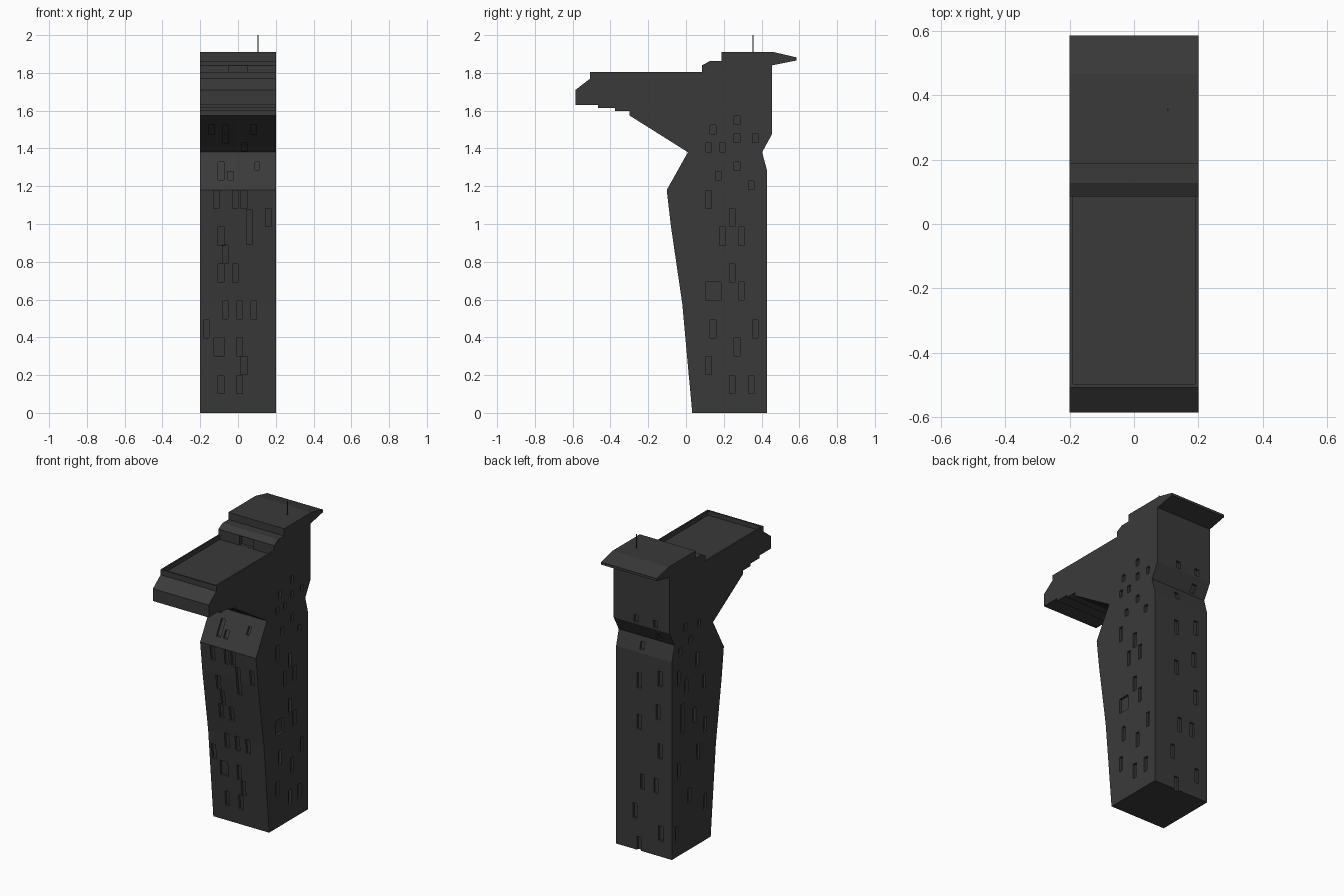
import bpy, bmesh

if "Cube" in bpy.data.objects:
    bpy.data.objects.remove(bpy.data.objects["Cube"])

mat = bpy.data.materials.new("dark_grey")
mat.diffuse_color = (0.042, 0.042, 0.042, 1)
mat.use_nodes = True
mat.node_tree.nodes["Principled BSDF"].inputs["Base Color"].default_value = mat.diffuse_color

def make(name, bm, material=True):
    me = bpy.data.meshes.new(name)
    bm.to_mesh(me)
    bm.free()
    ob = bpy.data.objects.new(name, me)
    bpy.context.collection.objects.link(ob)
    if material:
        me.materials.append(mat)
    return ob

def prism(bm, ring_a, ring_b):
    a = [bm.verts.new(p) for p in ring_a]
    b = [bm.verts.new(p) for p in ring_b]
    faces = [bm.faces.new(a), bm.faces.new(b[::-1])]
    for i in range(len(a)):
        j = (i + 1) % len(a)
        faces.append(bm.faces.new((a[j], a[i], b[i], b[j])))
    # turn the faces outward
    for f in faces:
        f.normal_update()
    if faces[0].normal.dot(b[0].co - a[0].co) > 0:
        for f in faces:
            f.normal_flip()

# side outline: front face upward, over the roof, down the back
front = [(0.033, 0), (-0.02, 0.58), (-0.08, 0.99), (-0.102, 1.18), (0.01, 1.38), (-0.30, 1.575)]
roof = [(-0.30, 1.597), (-0.375, 1.597), (-0.375, 1.613), (-0.465, 1.613), (-0.465, 1.63),
        (-0.585, 1.63), (-0.585, 1.71), (-0.507, 1.77), (-0.507, 1.805), (0.085, 1.805),
        (0.085, 1.84), (0.127, 1.863), (0.187, 1.863), (0.187, 1.91), (0.465, 1.91),
        (0.585, 1.882), (0.585, 1.866), (0.455, 1.84)]
back = [(0.455, 1.475), (0.403, 1.38), (0.43, 1.28), (0.43, 0)]
outline = front + roof + back
bm = bmesh.new()
prism(bm, [(-0.2, y, z) for y, z in outline], [(0.2, y, z) for y, z in outline])
tower = make("tower_body", bm)

def wall_y(wall, z):
    pts = sorted(wall, key=lambda p: p[1])
    for (y0, z0), (y1, z1) in zip(pts, pts[1:]):
        if z <= z1:
            return y0 + (y1 - y0) * (z - z0) / (z1 - z0)
    return pts[-1][0]

# windows: (centre, bottom, height[, width])
front_win = [(-.115, 1.08, .1), (-.015, 1.08, .1), (.032, 1.08, .1), (.06, .89, .19), (.16, .985, .1),
             (-.09, .885, .1), (-.068, .79, .1), (-.09, .69, .1), (-.015, .69, .1), (-.068, .495, .1),
             (.008, .495, .1), (.083, .495, .1), (-.168, .395, .1), (-.1, .3, .1, .055), (.008, .3, .1),
             (.032, .2, .1), (-.09, .1, .1), (.008, .1, .1), (-.09, 1.23, .1), (-.04, 1.23, .05),
             (.1, 1.28, .05, .02), (-.14, 1.475, .05), (-.068, 1.475, .05), (.083, 1.475, .05),
             (-.068, 1.425, .05), (.035, 1.385, .045)]
back_win = [(.035, -.01, .1), (-.12, .1, .1), (.064, .2, .1), (-.085, .4, .1), (.01, .4, .1),
            (-.115, .63, .1), (.035, .78, .1), (-.1, .88, .1), (.035, 1.05, .1), (-.115, 1.1, .1),
            (.02, 1.30, .05), (-.1, 1.39, .05), (.04, 1.485, .05), (-.1, 1.485, .05)]
right_win = [(.143, 1.475, .05), (.27, 1.525, .05), (.27, 1.43, .05), (.367, 1.43, .05), (.12, 1.38, .05),
             (.193, 1.38, .05), (.27, 1.28, .05), (.17, 1.23, .05), (.345, 1.18, .05), (.12, 1.08, .1),
             (.245, .985, .1), (.193, .885, .1), (.293, .885, .1), (.245, .69, .1), (.145, .595, .1, .08),
             (.293, .595, .1), (.143, .395, .1), (.367, .395, .1), (.27, .3, .1), (.12, .2, .1),
             (.245, .1, .1), (.345, .1, .1)]
left_win = [(.38, .1, .1), (.09, .2, .1), (.25, .3, .1), (.16, .55, .1), (.36, .5, .1), (.09, .7, .1),
            (.32, .78, .19), (.2, .8, .1), (.1, .98, .1), (.28, 1.02, .1), (.36, 1.1, .1), (.17, 1.15, .1),
            (.34, 1.29, .05), (.24, 1.33, .05), (.29, 1.43, .05), (.15, 1.4, .05)]

def window(bm, spec, surface, axis):
    c, lo, h = spec[:3]
    w = (spec[3] if len(spec) > 3 else .03) / 2
    rings = []
    for d in (-.015, .015):
        ring = []
        for u, z in ((c-w, lo+.002), (c+w, lo+.002), (c+w, lo+h-.002), (c-w, lo+h-.002)):
            s = surface(z) + d
            ring.append((u, s, z) if axis == 'y' else (s, u, z))
        rings.append(ring)
    prism(bm, *rings)

bm = bmesh.new()
for specs, surface, axis in ((front_win, lambda z: wall_y(front, z), 'y'),
                             (back_win, lambda z: wall_y(back, max(z, 0)), 'y'),
                             (right_win, lambda z: .2, 'x'), (left_win, lambda z: -.2, 'x')):
    for s in specs:
        window(bm, s, surface, axis)
windows = make("window_cutter", bm, False)

# sunken roof terrace behind a thin parapet, with a doorway in the rear wall
def box(name, x, y0, y1, z0, z1):
    bm = bmesh.new()
    ring = ((-x, z0), (x, z0), (x, z1), (-x, z1))
    prism(bm, [(u, y0, z) for u, z in ring], [(u, y1, z) for u, z in ring])
    return make(name, bm, False)

terrace = box("terrace_cutter", .19, -.497, .087, 1.775, 1.83)
door = box("doorway_cutter", .05, .05, .11, 1.776, 1.838)

# cut with the first solver that gives a result
bpy.context.view_layer.objects.active = tower
for cutter in (terrace, door, windows):
    for solver in ('MANIFOLD', 'EXACT', 'FLOAT'):
        before = tower.data.copy()
        mod = tower.modifiers.new(cutter.name, 'BOOLEAN')
        mod.operation, mod.object, mod.solver = 'DIFFERENCE', cutter, solver
        bpy.ops.object.modifier_apply(modifier=mod.name)
        if len(tower.data.polygons) > 5:
            break
        tower.data = before
    bpy.data.objects.remove(cutter)

# antenna
bpy.ops.mesh.primitive_cylinder_add(vertices=8, radius=.003, depth=.1, location=(.105, .355, 1.95))
antenna = bpy.context.object
antenna.name = "roof_antenna"
antenna.data.materials.append(mat)
